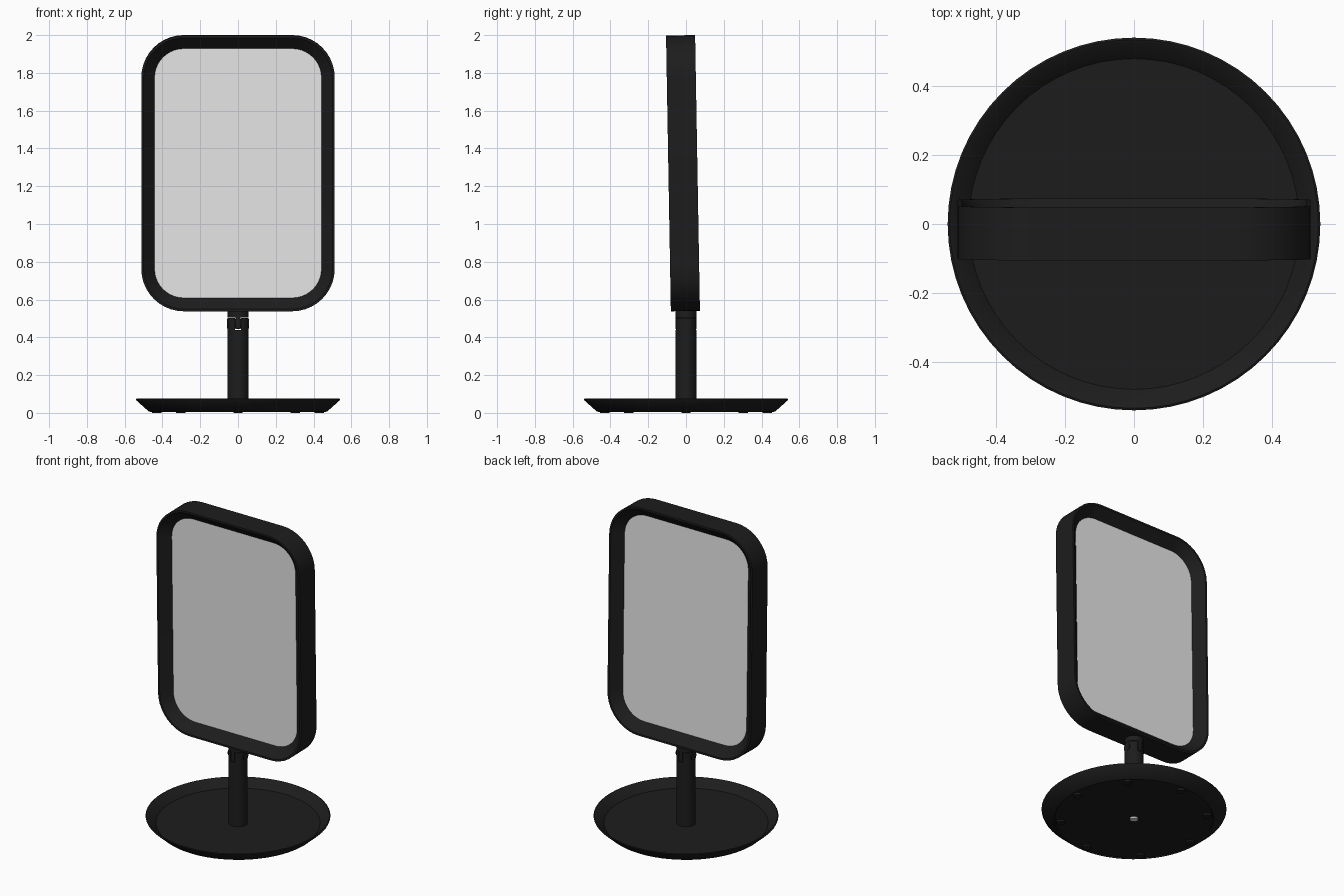
import bpy, bmesh, math
from mathutils import Matrix

if "Cube" in bpy.data.objects:
    bpy.data.objects.remove(bpy.data.objects["Cube"])


def material(name, value):
    m = bpy.data.materials.new(name)
    m.use_nodes = True
    color = (value, value, value, 1)
    m.diffuse_color = color
    m.node_tree.nodes["Principled BSDF"].inputs["Base Color"].default_value = color
    return m


black = material("matte black", 0.012)
silver = material("mirror silver", 0.8)


def finish(name, bm, mat):
    bmesh.ops.recalc_face_normals(bm, faces=bm.faces)
    mesh = bpy.data.meshes.new(name)
    bm.to_mesh(mesh)
    bm.free()
    ob = bpy.data.objects.new(name, mesh)
    bpy.context.collection.objects.link(ob)
    mesh.materials.append(mat)
    bpy.ops.object.select_all(action="DESELECT")
    ob.select_set(True)
    bpy.context.view_layer.objects.active = ob
    bpy.ops.object.shade_smooth_by_angle(angle=math.radians(35))
    return ob


def bridge(bm, a, b):
    for i in range(len(a)):
        j = (i + 1) % len(a)
        bm.faces.new((a[i], a[j], b[j], b[i]))


def lathe(name, profile, mat, segments=64):
    """Spin a (radius, z) outline about z and cap both ends."""
    bm = bmesh.new()
    rings = [[bm.verts.new((r * math.cos(math.tau * i / segments),
                            r * math.sin(math.tau * i / segments), z))
              for i in range(segments)] for r, z in profile]
    for a, b in zip(rings, rings[1:]):
        bridge(bm, a, b)
    bm.faces.new(rings[0])
    bm.faces.new(rings[-1])
    return finish(name, bm, mat)


def rounded_ring(bm, inset, y, steps=10):
    """Rounded rectangle in the xz plane, shrunk by inset."""
    half_w, half_h, radius = 0.512, 0.73, 0.225
    ring = []
    for k, (sx, sz) in enumerate([(1, 1), (-1, 1), (-1, -1), (1, -1)]):
        for i in range(steps + 1):
            a = math.pi / 2 * (k + i / steps)
            ring.append(bm.verts.new((
                sx * (half_w - radius) + (radius - inset) * math.cos(a), y,
                sz * (half_h - radius) + (radius - inset) * math.sin(a))))
    return ring


tilt = Matrix.Translation((0, -0.016, 1.269)) @ Matrix.Rotation(math.radians(1), 4, "X")

# Frame: narrow lips with walls sloping in to the panes, swept around the outline
bm = bmesh.new()
section = [(0, -0.077), (0, 0.077), (0.012, 0.077), (0.07, 0.02),
           (0.07, -0.02), (0.012, -0.077)]
rings = [rounded_ring(bm, inset, y) for inset, y in section]
for n, ring in enumerate(rings):
    bridge(bm, ring, rings[(n + 1) % len(rings)])
finish("mirror_frame", bm, black).matrix_world = tilt

# Mirror panes, set deep inside the frame on both sides
for name, y in (("front_mirror", -0.02), ("back_mirror", 0.02)):
    bm = bmesh.new()
    a, b = rounded_ring(bm, 0.07, y), rounded_ring(bm, 0.07, y * 0.7)
    bridge(bm, a, b)
    bm.faces.new(a)
    bm.faces.new(b)
    finish(name, bm, silver).matrix_world = tilt

# Dished base with a shallow recess underneath
lathe("base_tray", [(0.462, 0.012), (0.466, 0.006), (0.473, 0.008),
                    (0.538, 0.066), (0.541, 0.073), (0.535, 0.076), (0.527, 0.073),
                    (0.48, 0.027)], black)
lathe("base_screw", [(0.023, 0.002), (0.023, 0.014)], silver, 24)

# Low feet around the underside
for i in range(8):
    a = math.tau * i / 8
    foot = lathe(f"base_foot_{i + 1}", [(0.025, 0), (0.025, 0.014)], black, 16)
    foot.location = (0.43 * math.cos(a), 0.43 * math.sin(a), 0)

# Stem and the collar under the frame
lathe("stem", [(0.056, 0.02), (0.056, 0.44)], black, 32)
lathe("hinge_collar", [(0.056, 0.506), (0.056, 0.56)], black, 32)


# Hinge: slices of the round stem, two cheeks around a central tongue
def stem_slice(name, x0, x1, z0, z1):
    bm = bmesh.new()
    bmesh.ops.create_cone(bm, cap_ends=True, segments=32, radius1=0.056, radius2=0.056,
                          depth=z1 - z0, matrix=Matrix.Translation((0, 0, (z0 + z1) / 2)))
    for x, side in ((x0, -1), (x1, 1)):
        cut = bmesh.ops.bisect_plane(bm, geom=bm.verts[:] + bm.edges[:] + bm.faces[:],
                                     plane_co=(x, 0, 0), plane_no=(side, 0, 0),
                                     clear_outer=True)
        edges = [e for e in cut["geom_cut"] if isinstance(e, bmesh.types.BMEdge)]
        if edges:
            bmesh.ops.holes_fill(bm, edges=edges)
    return finish(name, bm, black)


stem_slice("left_hinge_cheek", 0.017, 0.06, 0.43, 0.503)
stem_slice("right_hinge_cheek", -0.06, -0.017, 0.43, 0.503)
stem_slice("hinge_tongue", -0.013, 0.013, 0.443, 0.52)
pin = lathe("hinge_pin", [(0.025, -0.057), (0.025, 0.057)], black, 24)
pin.matrix_world = Matrix.Translation((0, 0, 0.472)) @ Matrix.Rotation(math.pi / 2, 4, "Y")
